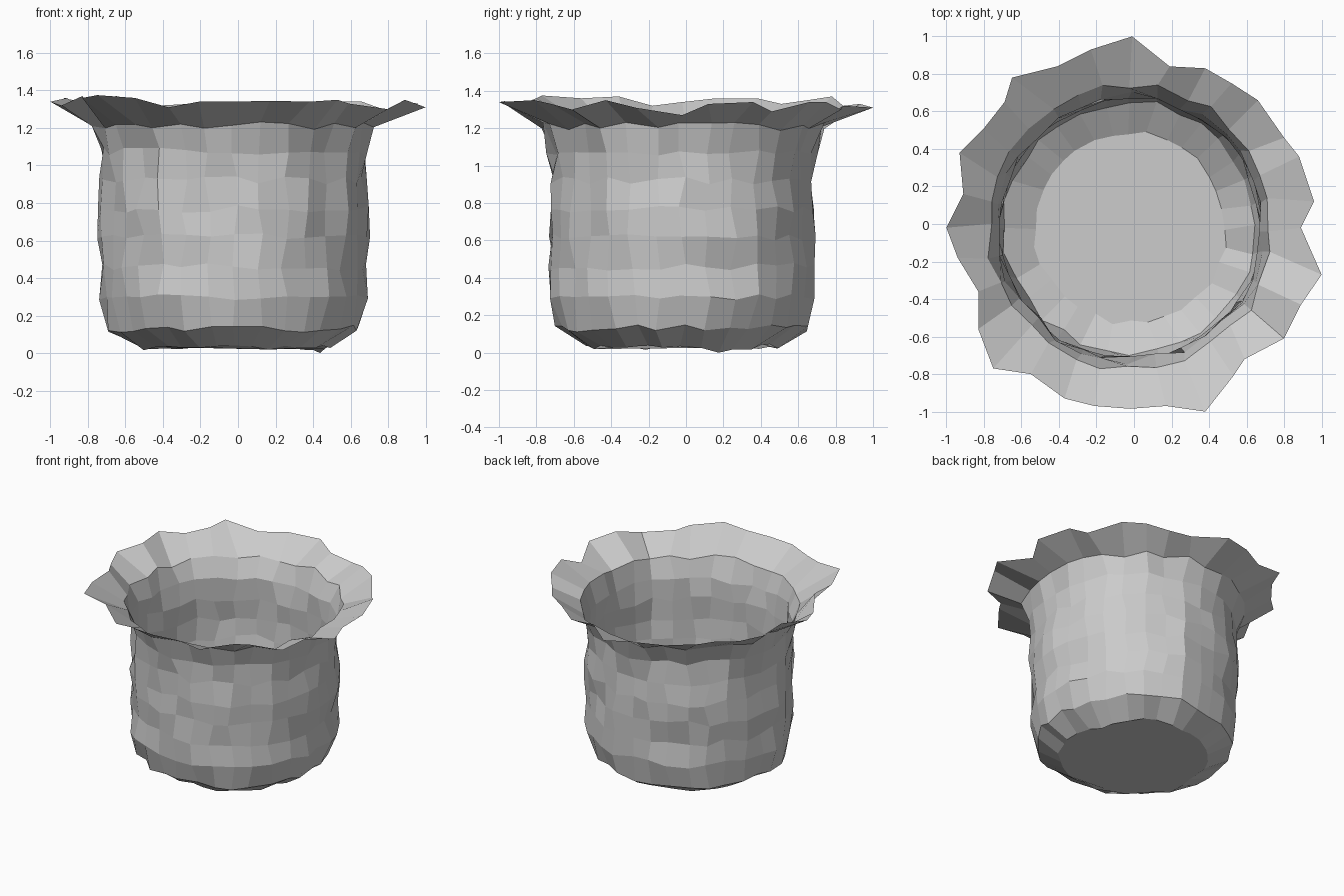
import bpy, bmesh, math, random

random.seed(7)
N = 32
CX, CY = -0.02, -0.02

# (radius, height, jitter) of the wall rings, floor to neck
rings = [(0.51, 0.03, 0.016), (0.67, 0.13, 0.02), (0.71, 0.30, 0.021),
         (0.70, 0.46, 0.021), (0.71, 0.62, 0.022), (0.71, 0.77, 0.022),
         (0.70, 0.92, 0.022), (0.705, 1.075, 0.022), (0.755, 1.21, 0.022)]

# ragged flared rim outline (x, y, z), counter-clockwise from +x
rim = [(.89, -.02, 1.27), (.96, .12, 1.33), (.88, .36, 1.34), (.80, .46, 1.29),
       (.66, .66, 1.34), (.52, .75, 1.34), (.38, .83, 1.30), (.19, .84, 1.32),
       (-.01, 1.0, 1.31), (-.23, .93, 1.33), (-.41, .84, 1.32), (-.65, .78, 1.37),
       (-.69, .65, 1.35), (-.80, .51, 1.33), (-.93, .38, 1.36), (-.91, .16, 1.36),
       (-1.0, -.02, 1.34), (-.94, -.18, 1.32), (-.83, -.36, 1.37), (-.83, -.56, 1.36),
       (-.75, -.77, 1.375), (-.55, -.80, 1.36), (-.37, -.93, 1.31), (-.21, -.97, 1.34),
       (-.02, -.985, 1.34), (.17, -.97, 1.345), (.38, -1.0, 1.34), (.53, -.81, 1.35),
       (.59, -.72, 1.33), (.80, -.61, 1.30), (.89, -.43, 1.35), (1.0, -.27, 1.31)]


def jit(a):
    return random.uniform(-a, a)


bm = bmesh.new()
loops = []
for r, z, j in rings:
    loop = []
    for i in range(N):
        a = 2 * math.pi * i / N
        loop.append(bm.verts.new((CX + r * math.cos(a) + jit(j),
                                  CY + r * math.sin(a) + jit(j), z + jit(j))))
    loops.append(loop)
loops.append([bm.verts.new(p) for p in rim])

# single-skin wall and flat floor
for lo, hi in zip(loops, loops[1:]):
    for i in range(N):
        k = (i + 1) % N
        bm.faces.new((lo[i], lo[k], hi[k], hi[i]))
bm.faces.new(loops[0][::-1])

# stand the lowest point on the ground
low = min(loops[0], key=lambda v: v.co.z)
low.co.z = 0.0

mesh = bpy.data.meshes.new("pot")
bm.to_mesh(mesh)
bm.free()
pot = bpy.data.objects.new("pot", mesh)
bpy.context.collection.objects.link(pot)
